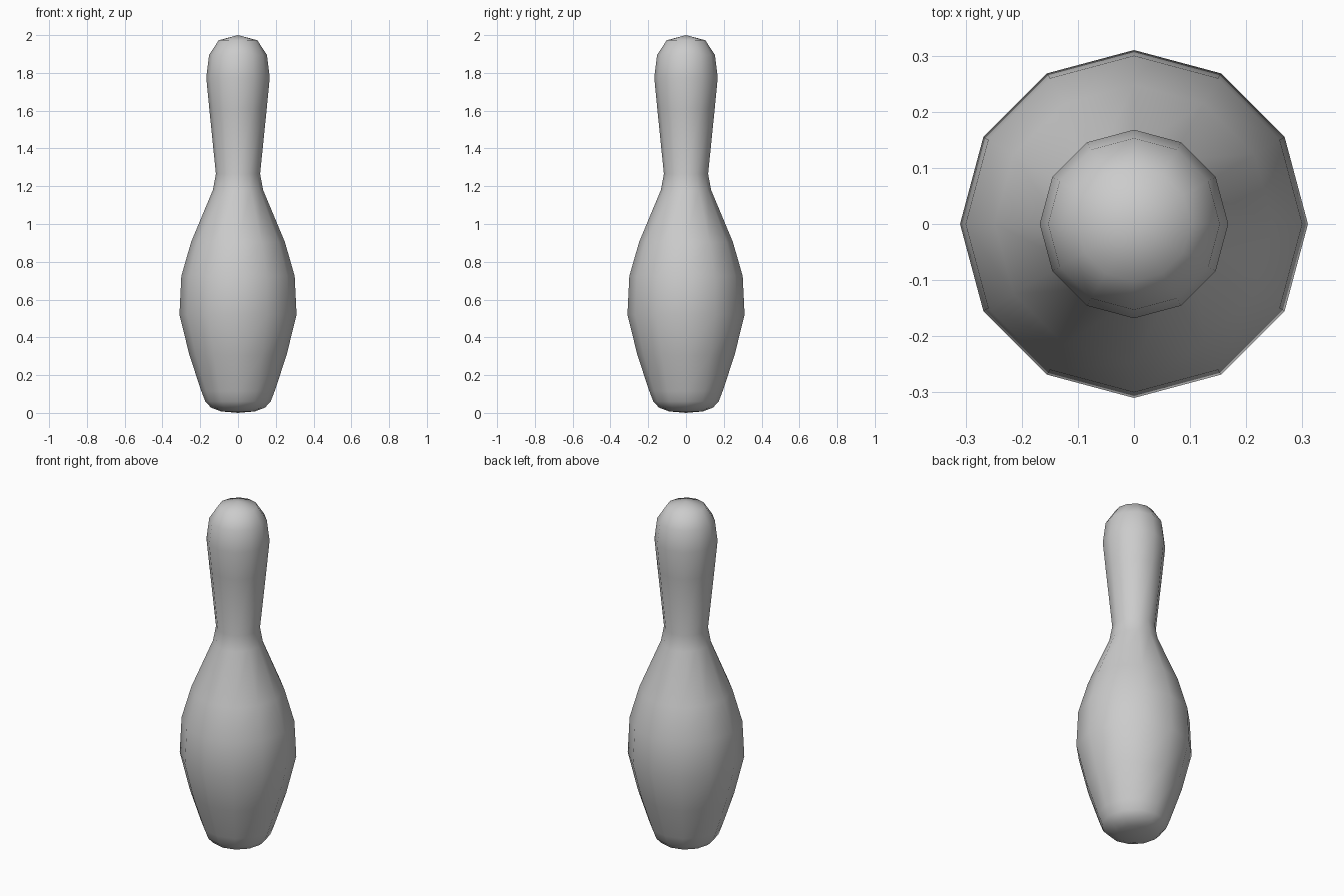
import bpy
import bmesh
import math

default = bpy.data.objects.get("Cube")
if default:
    bpy.data.objects.remove(default, do_unlink=True)

SIDES = 12

# Single plain grey finish
grey = bpy.data.materials.new("plain_grey")
grey.use_nodes = True
grey.diffuse_color = (0.6, 0.6, 0.6, 1)
grey.node_tree.nodes["Principled BSDF"].inputs["Base Color"].default_value = grey.diffuse_color


def lathe(name, profile, bottom, top, material):
    """Revolve (radius, height) rings and close both ends at a pole."""
    bm = bmesh.new()
    rings = []
    for radius, z in profile:
        angles = [math.tau * i / SIDES for i in range(SIDES)]
        rings.append([bm.verts.new((radius * math.cos(a), radius * math.sin(a), z)) for a in angles])
    low = bm.verts.new((0, 0, bottom))
    high = bm.verts.new((0, 0, top))
    for i in range(SIDES):
        j = (i + 1) % SIDES
        for a, b in zip(rings, rings[1:]):
            bm.faces.new((a[i], a[j], b[j], b[i]))
        bm.faces.new((low, rings[0][j], rings[0][i]))
        bm.faces.new((high, rings[-1][i], rings[-1][j]))
    for face in bm.faces:
        face.smooth = True
    mesh = bpy.data.meshes.new(name)
    bm.to_mesh(mesh)
    bm.free()
    mesh.materials.append(material)
    obj = bpy.data.objects.new(name, mesh)
    bpy.context.collection.objects.link(obj)
    return obj


# Rounded foot, wide belly, narrow neck and bulbous head
foot = [(0.09, 0.008), (0.143, 0.028), (0.173, 0.06), (0.194, 0.115)]
belly = [(0.257, 0.305), (0.31, 0.52), (0.3, 0.725), (0.248, 0.905)]
neck = [(0.133, 1.18), (0.117, 1.265), (0.152, 1.61)]
head = [(0.168, 1.775), (0.153, 1.895), (0.102, 1.973)]
lathe("bowling_pin", foot + belly + neck + head, 0, 2, grey)
